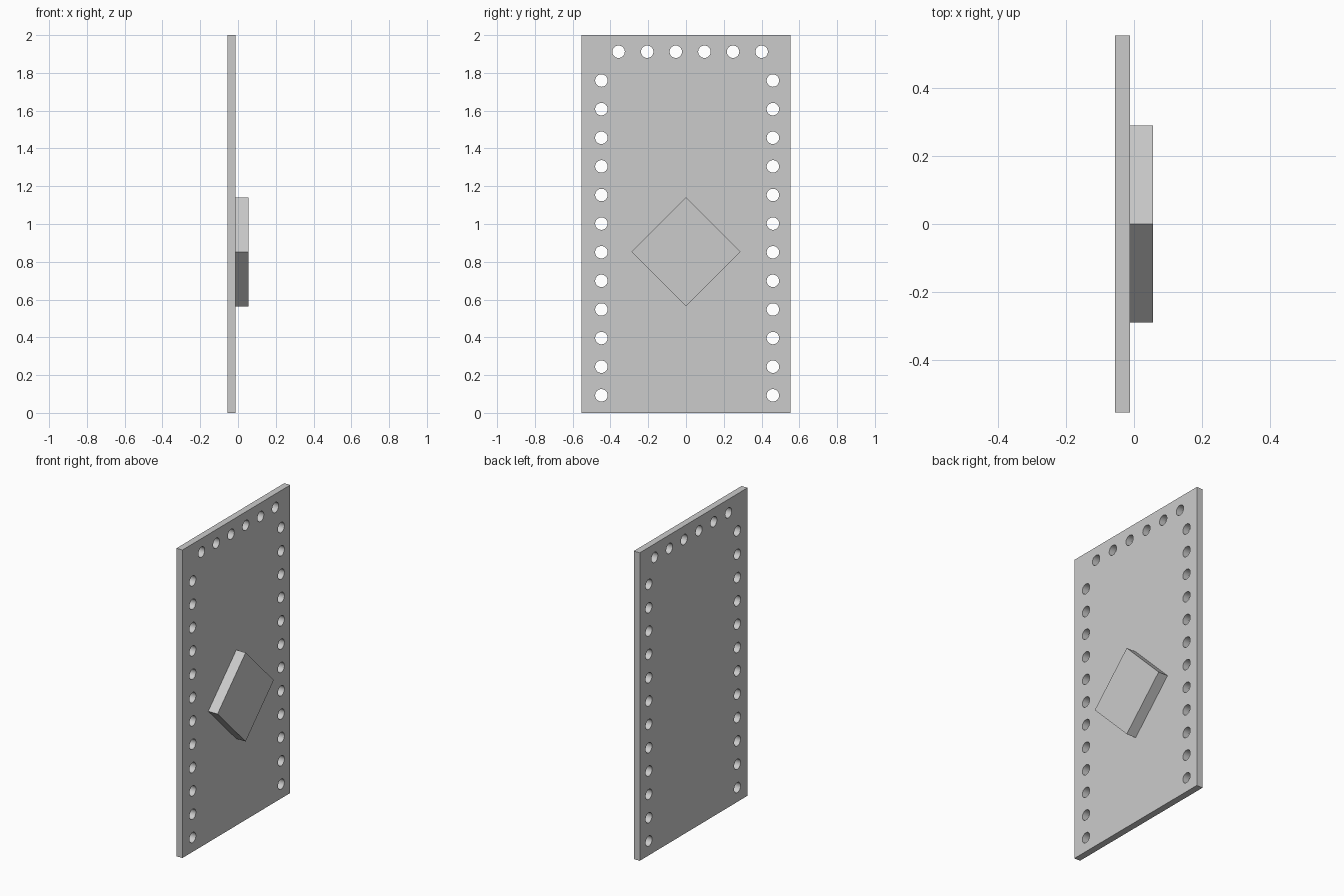
import bpy
import bmesh
from math import pi
from mathutils import Matrix

default_cube = bpy.data.objects.get("Cube")
if default_cube:
    bpy.data.objects.remove(default_cube, do_unlink=True)

HEIGHT, HALF_WIDTH = 2.0, 0.553
BACK, FACE, FRONT = -0.055, -0.012, 0.055   # x of plate back, plate face, block front
HOLE_RADIUS, PITCH = 0.033, 0.1515

grey = bpy.data.materials.new("plain grey")
grey.use_nodes = True
colour = (0.6, 0.6, 0.6, 1)
grey.diffuse_color = colour
grey.node_tree.nodes["Principled BSDF"].inputs["Base Color"].default_value = colour


def make_object(name, bm):
    mesh = bpy.data.meshes.new(name)
    bm.to_mesh(mesh)
    bm.free()
    mesh.materials.append(grey)
    obj = bpy.data.objects.new(name, mesh)
    bpy.context.collection.objects.link(obj)
    return obj


def box(name, x0, x1, side_y, side_z, z, turn=0):
    """Box between two x planes, turned about the x axis."""
    bm = bmesh.new()
    matrix = (Matrix.Translation(((x0 + x1) / 2, 0, z)) @ Matrix.Rotation(turn, 4, "X")
              @ Matrix.Diagonal((x1 - x0, side_y, side_z, 1)))
    bmesh.ops.create_cube(bm, size=1, matrix=matrix)
    return make_object(name, bm)


# Upright plate and the diamond block on its face
plate = box("plate", BACK, FACE, 2 * HALF_WIDTH, HEIGHT, HEIGHT / 2)
box("diamond_block", FACE, FRONT, 0.408, 0.408, 0.852, pi / 4)

# Hole positions: a column down each side and a row along the top
holes = [(y, 0.093 + i * PITCH) for y in (-0.448, 0.46) for i in range(12)]
holes += [(-0.357 + i * PITCH, 1.912) for i in range(6)]

# Round cutters, joined in one mesh
bm = bmesh.new()
for y, z in holes:
    bmesh.ops.create_cone(bm, cap_ends=True, segments=32, radius1=HOLE_RADIUS,
                          radius2=HOLE_RADIUS, depth=0.2,
                          matrix=Matrix.Translation((BACK, y, z)) @ Matrix.Rotation(pi / 2, 4, "Y"))
cutter = make_object("hole_cutter", bm)
cutter.hide_render = True

# Drill the holes, then discard the cutter
drill = plate.modifiers.new("drill", "BOOLEAN")
drill.operation = "DIFFERENCE"
drill.solver = "EXACT"
drill.object = cutter
bpy.ops.object.select_all(action="DESELECT")
plate.select_set(True)
bpy.context.view_layer.objects.active = plate
bpy.ops.object.modifier_apply(modifier=drill.name)
bpy.data.objects.remove(cutter, do_unlink=True)
bpy.ops.object.shade_smooth_by_angle(angle=pi / 6)
